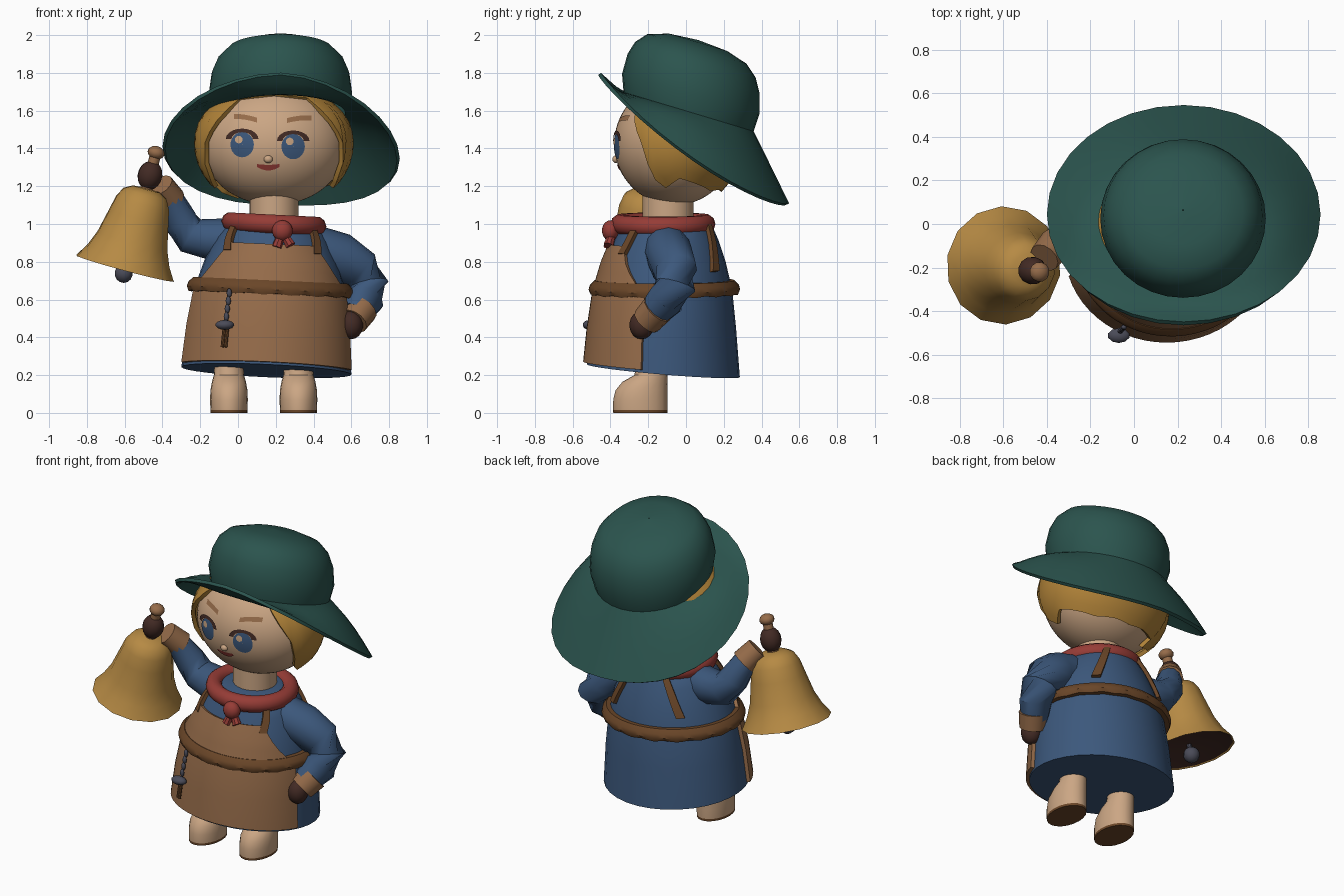
import bpy, bmesh, math
from math import sin, cos, pi, radians, sqrt
from mathutils import Vector, Matrix

if "Cube" in bpy.data.objects:
    bpy.data.objects.remove(bpy.data.objects["Cube"])


def material(name, r, g, b):
    lin = [((c / 255 + 0.055) / 1.055) ** 2.4 for c in (r, g, b)]
    m = bpy.data.materials.new(name)
    m.diffuse_color = (*lin, 1)
    m.use_nodes = True
    m.node_tree.nodes["Principled BSDF"].inputs["Base Color"].default_value = m.diffuse_color
    return m


GREEN = material("hat green", 43, 84, 78)
BLUE = material("robe blue", 60, 88, 124)
TAN = material("apron tan", 150, 108, 74)
BELT = material("belt brown", 106, 70, 40)
GOLD = material("bell gold", 182, 138, 68)
HAIR = material("hair gold", 176, 130, 56)
SKIN = material("skin", 203, 166, 132)
RED = material("scarf red", 150, 60, 54)
DARK = material("dark brown", 66, 42, 36)
GREY = material("iron grey", 74, 75, 88)


def finish(name, bm, mats, thick=0, angle=40):
    bmesh.ops.remove_doubles(bm, verts=bm.verts, dist=1e-5)
    bmesh.ops.recalc_face_normals(bm, faces=bm.faces)
    me = bpy.data.meshes.new(name)
    bm.to_mesh(me)
    bm.free()
    ob = bpy.data.objects.new(name, me)
    bpy.context.collection.objects.link(ob)
    for m in mats:
        me.materials.append(m)
    bpy.ops.object.select_all(action='DESELECT')
    ob.select_set(True)
    bpy.context.view_layer.objects.active = ob
    if thick:
        mod = ob.modifiers.new("thickness", 'SOLIDIFY')
        mod.thickness, mod.offset = thick, 0
        bpy.ops.object.modifier_apply(modifier=mod.name)
    bpy.ops.object.shade_smooth_by_angle(angle=radians(angle))
    return ob


def loft(name, rings, mat, caps=False, closed=True, loop=False, thick=0, second=None, rule=None):
    """Skin a list of equal point rings; second material goes where rule(face) holds."""
    bm = bmesh.new()
    rows = [[bm.verts.new(p) for p in r] for r in rings]
    n = len(rows[0])
    for i in range(len(rows) if loop else len(rows) - 1):
        a, b = rows[i], rows[(i + 1) % len(rows)]
        for j in range(n if closed else n - 1):
            k = (j + 1) % n
            bm.faces.new((a[j], a[k], b[k], b[j]))
    if caps:
        bm.faces.new(rows[0])
        bm.faces.new(rows[-1])
    if second:
        for f in bm.faces:
            f.material_index = int(rule(f))
    return finish(name, bm, [mat, second] if second else [mat], thick)


def ellipse(c, rx, ry, n=24):
    return [Vector((c[0] + rx * sin(2 * pi * k / n), c[1] - ry * cos(2 * pi * k / n), c[2])) for k in range(n)]


def tube(name, path, mat, n=12):
    """Capped tube through (x, y, z, radius) points."""
    pts = [Vector(p[:3]) for p in path]
    rings = []
    for i, p in enumerate(pts):
        t = pts[min(i + 1, len(pts) - 1)] - pts[max(i - 1, 0)]
        q = t.to_track_quat('Z', 'Y')
        rings.append([p + q @ v for v in ellipse((0, 0, 0), path[i][3], path[i][3], n)])
    return loft(name, rings, mat, caps=True)


def ball(name, c, r, mat, seg=16, rot=None):
    bm = bmesh.new()
    m = Matrix.Translation(c) @ (rot.to_matrix().to_4x4() if rot else Matrix()) @ Matrix.Diagonal((*r, 1))
    bmesh.ops.create_uvsphere(bm, u_segments=seg, v_segments=seg * 3 // 4, radius=1, matrix=m)
    return finish(name, bm, [mat], angle=60)


# Robe: table of z, centre x, centre y, radius x, radius y
ROBE = [(.222, .15, -.12, .45, .405), (.45, .16, -.12, .43, .385), (.65, .17, -.115, .40, .36),
        (.80, .18, -.11, .355, .32), (.92, .185, -.105, .30, .275), (1.0, .19, -.105, .24, .24),
        (1.03, .19, -.105, .15, .15)]


def on_robe(z, a, off=0.0):
    i = next((i for i in range(len(ROBE) - 2) if z <= ROBE[i + 1][0]), len(ROBE) - 2)
    lo, hi = ROBE[i], ROBE[i + 1]
    t = (z - lo[0]) / (hi[0] - lo[0])
    _, cx, cy, rx, ry = (l + (h - l) * t for l, h in zip(lo, hi))
    x = cx + (rx + off) * sin(a)
    lift = .034 * cos(a) * max(0, (.45 - z) / .228)
    return Vector((x, cy - (ry + off) * cos(a), z + lift - .045 * (x - .17)))


loft("robe", [[on_robe(r[0], 2 * pi * k / 32) for k in range(32)] for r in ROBE], BLUE, caps=True)

# Apron skirt and bib wrapped on the robe front: z and half angle
APRON = [(.238, 74), (.45, 74), (.65, 74), (.70, 65), (.75, 58), (.80, 52), (.89, 43)]
loft("apron", [[on_robe(z, radians(h) * (k / 12 - 1), .01) for k in range(25)] for z, h in APRON],
     TAN, closed=False, thick=.022)

# Belt with a slightly wavy lower edge
belt = []
for k in range(72):
    a = 2 * pi * k / 72
    w = .004 * sin(18 * a)
    belt.append([on_robe(.665 + dz, a, o) for o, dz in
                 ((-.02, .037), (.025, .037), (.042, .012), (.042, -.012), (.028, -.036 + w), (-.02, -.036))])
loft("belt", belt, BELT, loop=True)

# Apron straps, front and back
for s, side in ((-1, "left"), (1, "right")):
    for part, a0, a1, z0 in (("front", 43, 52, .85), ("back", 140, 152, .76)):
        rows = []
        for i in range(6):
            t = i / 5
            a, z = s * radians(a0 + (a1 - a0) * t), z0 + (1.0 - z0) * t
            rows.append([on_robe(z, a - .075, .014), on_robe(z, a + .075, .014)])
        loft(f"strap_{part}_{side}", rows, BELT, closed=False, thick=.022)

# Boots with soles
FOOT = [(0, -.242, .097, .143), (.015, -.242, .098, .144), (.07, -.242, .1, .143), (.12, -.236, .098, .137),
        (.165, -.217, .09, .119), (.2, -.185, .08, .088), (.28, -.18, .075, .08)]
for x, side in ((-.048, "left"), (.32, "right")):
    loft(f"foot_{side}", [ellipse((x, cy, z), rx, ry, 20) for z, cy, rx, ry in FOOT], SKIN, caps=True,
         second=BELT, rule=lambda f: f.calc_center_median().z < .012)

# Sleeves, cuffs and hands
tube("sleeve_left", [(.05, -.1, .91, .12), (-.15, -.06, .92, .108), (-.25, -.045, .94, .1),
                     (-.31, -.055, 1.02, .092), (-.375, -.115, 1.16, .07)], BLUE)
tube("cuff_left", [(-.355, -.09, 1.125, .08), (-.412, -.155, 1.205, .072)], TAN)
tube("sleeve_right", [(.40, -.1, .87, .125), (.54, -.085, .83, .125), (.64, -.06, .755, .12), (.69, -.055, .675, .11),
                      (.675, -.105, .6, .1), (.62, -.18, .52, .08)], BLUE)
tube("cuff_right", [(.655, -.15, .55, .088), (.61, -.21, .485, .08)], TAN)
ball("hand_right", (.60, -.235, .465), (.062, .065, .075), DARK, 12)

# Scarf ring, knot and tails
scarf = []
for k in range(32):
    a = 2 * pi * k / 32
    c = [(.228 + .05 * cos(b), .052 * sin(b)) for b in (2 * pi * j / 10 for j in range(10))]
    scarf.append([Vector((.19 + r * sin(a), -.122 - r * cos(a), 1.0 + z - .05 * r * sin(a))) for r, z in c])
loft("scarf", scarf, RED, loop=True)
ball("scarf_knot", (.235, -.40, .965), (.055, .045, .055), RED, 12)
tube("scarf_tail_left", [(.23, -.39, .95, .02), (.205, -.41, .875, .028)], RED, 8)
tube("scarf_tail_right", [(.24, -.39, .95, .02), (.28, -.41, .885, .028)], RED, 8)

# Neck and head
loft("neck", [ellipse((.19, -.095, z), .13, .135) for z in (.98, 1.18)], SKIN, caps=True)
HC, HR = Vector((.19, -.06, 1.425)), (.385, .32, .325)
ball("head", HC, HR, SKIN, 48)


def on_face(x, z, off=.004):
    u, w = (x - HC.x) / HR[0], (z - HC.z) / HR[2]
    return Vector((x, HC.y - HR[1] * sqrt(max(0, 1 - u * u - w * w)) - off, z))


def disc(name, x, z, rx, rz, mat, off):
    loft(name, [[on_face(x + rx * s * cos(2 * pi * k / 24), z + rz * s * sin(2 * pi * k / 24), off)
                 for k in range(24)] for s in (.02, .35, .7, 1)], mat)


# Eyes, lashes and brows
for x, z, side, bx in ((.022, 1.42, "left", (-.02, 1.57, .1, 1.55)), (.292, 1.41, "right", (.26, 1.548, .39, 1.562))):
    disc(f"eye_{side}", x, z, .062, .067, BLUE, .004)
    disc(f"eye_glint_{side}", x - .018, z + .027, .02, .02, SKIN, .008)
    arc = [radians(18 * k) for k in range(11)]
    loft(f"lash_{side}", [[on_face(x + .075 * s * cos(a), z + .03 + .048 * s * sin(a), .007) for s in (.75, 1.15)]
                          for a in arc], DARK, closed=False)
    x0, z0, x1, z1 = bx
    loft(f"brow_{side}", [[on_face(x0 + (x1 - x0) * t, z0 + (z1 - z0) * t + .02 * t * (1 - t) + d, .005)
                           for d in (-.013, .013)] for t in (0, .25, .5, .75, 1)], TAN, closed=False)

# Nose and mouth
ball("nose", on_face(.16, 1.343, .003), (.024, .018, .02), SKIN, 12)
loft("mouth", [[on_face(.16 + .06 * u, 1.298 + .012 * u * u + d * (1 - .5 * u * u), .005) for d in (-.015, .015)]
               for u in (-1, -.6, -.2, .2, .6, 1)], RED, closed=False)

# Hair shell: lower edge height by angle from the front, longer at the back left
EDGE = [(0, 1.69), (40, 1.67), (48, 1.56), (61, 1.42), (68, 1.25), (80, 1.20), (95, 1.25), (115, 1.22),
        (135, 1.19), (160, 1.19), (181, 1.18)]


def hair_edge(a):
    for (a0, z0), (a1, z1) in zip(EDGE, EDGE[1:]):
        if a <= a1:
            return z0 + (z1 - z0) * (a - a0) / (a1 - a0)


hair = []
for i in range(15):
    row = []
    for k in range(72):
        a = 2 * pi * k / 72
        edge = hair_edge(min(k, 72 - k) * 5) - (.05 if 46 <= k <= 50 else 0)
        p = max(.01, math.acos((edge - HC.z) / (HR[2] * 1.05)) * i / 14)
        s = 1.0 + .065 * min(1, max(0, (p - .75) / .5))  # thin under the hat, fuller at the sides
        row.append(HC + Vector((HR[0] * s * sin(p) * sin(a), -HR[1] * s * sin(p) * cos(a), HR[2] * s * cos(p))))
    hair.append(row)
loft("hair", hair, HAIR, thick=.025)

# Hat: tilted drooping brim lofted into a rounded crown
N = 32
angles = [2 * pi * k / N for k in range(N)]
rim = [Vector((.228 + .621 * cos(a), .04 + .497 * sin(a),
               1.45 - .345 * sin(a) - (.11 if cos(a) > 0 else .045) * abs(cos(a)) ** 1.5)) for a in angles]


def crown_ring(r, t):
    c = Vector((.225, .012 + .13 * t, 1.59 + .98 * t))
    return [c + Vector((r * cos(a), r * sin(a) * .956, -r * sin(a) * .285)) for a in angles]


base = crown_ring(.352, 0)
brim = [[p.lerp(q, s) + Vector((0, 0, (.045 * cos(a) ** 2 - .025 * max(0, -sin(a))) * sin(pi * s)))
         for p, q, a in zip(rim, base, angles)] for s in (0, .2, .4, .6, .8)]
crown = [crown_ring(r, t) for r, t in ((.352, 0), (.37, .1), (.355, .21), (.325, .28), (.27, .335),
                                       (.16, .37), (.002, .382))]
loft("hat", brim + crown, GREEN, thick=.02)

# Hand bell: everything is placed along its tilted axis
FOOT_C = Vector((-.598, -.19, .765))
AX = Vector((.165, -.03, .615)).normalized()
Q = AX.to_track_quat('Z', 'Y')


def bell_rings(profile, n=14):
    return [[FOOT_C + Q @ v for v in ellipse((0, 0, t), r, r, n)] for t, r in profile]


loft("bell", bell_rings([(.012, .255), (0, .272), (.07, .228), (.15, .195), (.28, .165), (.36, .147),
                         (.41, .12), (.435, .075), (.44, .01)]), GOLD)
loft("bell_interior", bell_rings([(.006, .262), (.03, .19), (.04, .01)]), DARK)
ball("clapper", FOOT_C - AX * .028, (.05, .05, .05), GREY, 10)
tube("clapper_rod", [(*(FOOT_C + AX * t), .015) for t in (-.02, .06)], GREY, 8)
tube("bell_handle", [(*(FOOT_C + AX * t), r) for t, r in ((.42, .035), (.56, .03), (.62, .03))], TAN)
ball("bell_knob", FOOT_C + AX * .635, (.046, .046, .035), TAN, 12, Q)
ball("hand_left", FOOT_C + AX * .51, (.064, .066, .078), DARK, 12, Q)

# Chain and key hanging from the belt
for i in range(4):
    ball(f"chain_link_{i + 1}", on_robe(.625 - .042 * i, -.5, .045), (.014, .012, .025), GREY, 8)
ball("key_bow", on_robe(.455, -.49, .06), (.052, .035, .026), GREY, 10)
for i, a in enumerate((-.51, -.47)):
    tube(f"key_shaft_{i + 1}", [(*on_robe(z, a, .045), .009) for z in (.45, .32)], BELT, 8)
